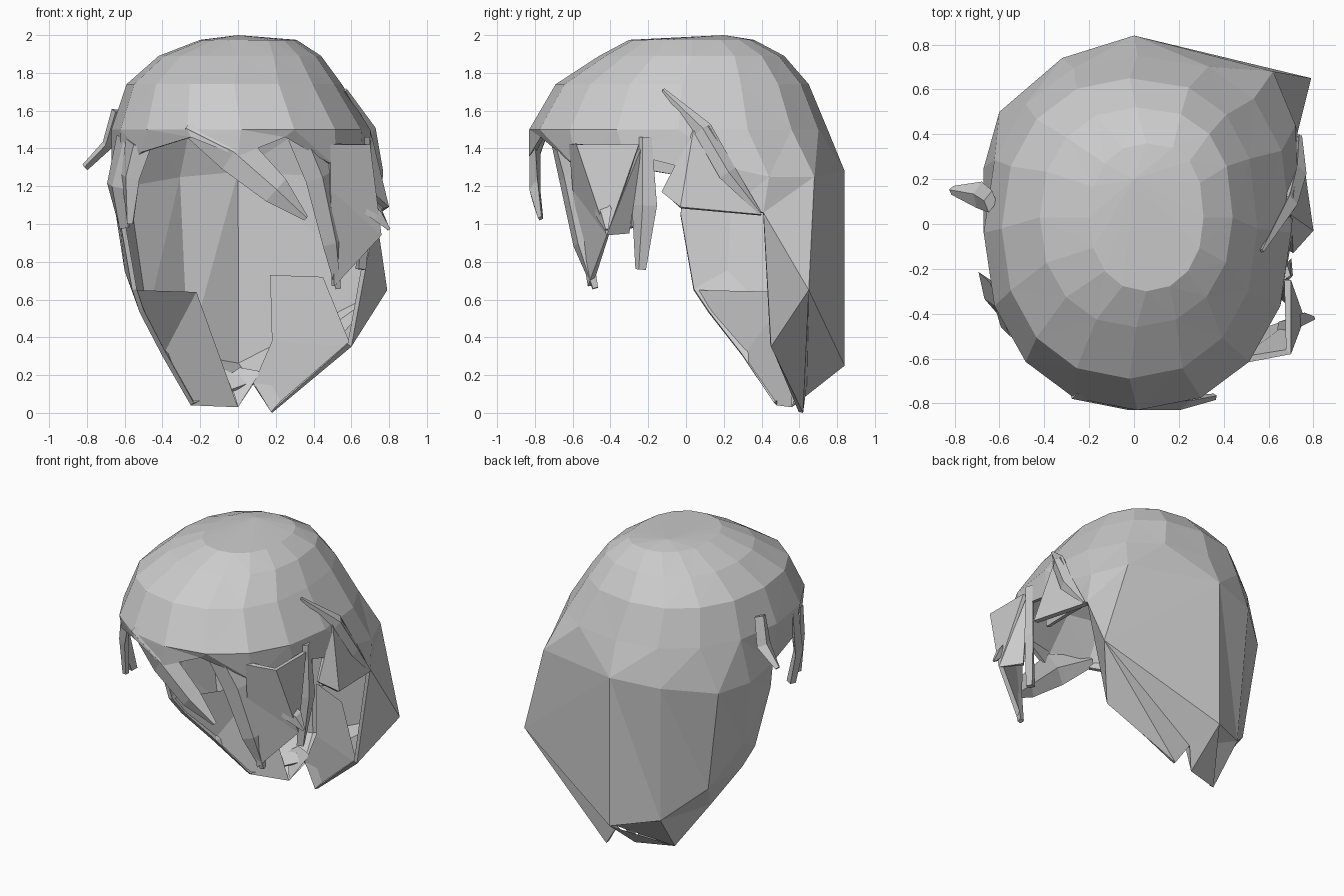
import bpy, bmesh, math
from mathutils import Vector

if "Cube" in bpy.data.objects:
    bpy.data.objects.remove(bpy.data.objects["Cube"])

N = 16  # columns around the head


def finish(name, bm, thickness=0.0):
    me = bpy.data.meshes.new(name)
    bm.to_mesh(me)
    bm.free()
    ob = bpy.data.objects.new(name, me)
    bpy.context.collection.objects.link(ob)
    if thickness:
        mod = ob.modifiers.new("thickness", "SOLIDIFY")
        mod.thickness = thickness
        mod.offset = -1
    return ob


def bend(v, p):
    return math.copysign(abs(v) ** p, v)


def ring(bm, z, front, back, left, right):
    cx, cy = (left + right) / 2, (front + back) / 2
    rx, ry = (right - left) / 2, (back - front) / 2
    out = []
    for i in range(N):
        a = math.tau * i / N
        p = 0.8 if 0 < i < 5 else 0.92  # boxier at the back right
        out.append(bm.verts.new((cx + rx * bend(math.cos(a), p),
                                 cy + ry * bend(math.sin(a), p), z)))
    return out


# Hair shell: faceted dome with hanging columns
bm = bmesh.new()
crown = bm.verts.new((0, 0.2, 2.0))
levels = [(1.975, -0.30, 0.36, -0.20, 0.31), (1.89, -0.46, 0.52, -0.42, 0.44),
          (1.74, -0.69, 0.65, -0.59, 0.55), (1.5, -0.83, 0.75, -0.67, 0.70)]
rings = [ring(bm, *lv) for lv in levels]
for i in range(N):
    j = (i + 1) % N
    bm.faces.new((crown, rings[0][i], rings[0][j]))
    for up, low in zip(rings, rings[1:]):
        bm.faces.new((up[i], low[i], low[j], up[j]))

# Columns run right, back, left (long), then the short fringe
hang = [
    [(.71, -.02, 1.3), (.68, -.05, 1.1)],
    [(.73, .22, 1.3), (.72, .22, 1.07)],
    [(.72, .44, 1.25), (.73, .41, 1.06), (.60, .45, .35)],
    [(.62, .68, 1.25), (.79, .65, .65), (.18, .62, 0)],
    [(0, .84, 1.28), (0, .84, .25), (.08, .64, .15)],
    [(-.32, .74, 1.25), (-.28, .68, .3), (-.25, .48, .04)],
    [(-.60, .50, 1.2), (-.50, .47, .5), (-.40, .30, .3)],
    [(-.67, .25, 1.2), (-.60, .22, .75), (-.52, .12, .53)],
    [(-.67, 0, 1.25), (-.63, -.03, 1.05), (-.56, .04, .65)],
    [(-.62, -.30, 1.3)], [(-.51, -.55, 1.38)], [(-.25, -.78, 1.46)],
    [(0, -.83, 1.36)], [(.25, -.77, 1.46)], [(.52, -.58, 1.3)], [(.66, -.33, 1.38)],
]
cols = [[rings[-1][i]] + [bm.verts.new(p) for p in pts] for i, pts in enumerate(hang)]
for i in range(N):
    a, b = cols[i], cols[(i + 1) % N]
    for k in range(min(len(a), len(b)) - 1):
        bm.faces.new((a[k], a[k + 1], b[k + 1], b[k]))
bmesh.ops.triangulate(bm, faces=[f for f in bm.faces if len(f.verts) == 4])
finish("hair_shell", bm, 0.025)


# Flat patches: folded ends under the back hair and wide side panels
def patch(name, faces, thick=0.0):
    fb = bmesh.new()
    for f in faces:
        fb.faces.new([fb.verts.new(p) for p in f])
    bmesh.ops.remove_doubles(fb, verts=fb.verts, dist=0.001)
    finish(name, fb, thick)


patch("inner_fold_left", [
    [(-.54, .06, .65), (-.22, .56, .64), (-.40, .30, .30)],
    [(-.40, .30, .30), (-.22, .56, .64), (0, .56, .03), (-.25, .48, .04)]])
patch("inner_fold_right", [
    [(.17, .62, .73), (.45, .50, .72), (.60, .45, .35), (.18, .60, .38)],
    [(.18, .60, .38), (.60, .45, .35), (.18, .62, 0), (.08, .62, .15)]])
patch("inner_fold_center", [
    [(0, .56, .03), (-.05, .62, .2), (.01, .65, .24), (.12, .62, .22)]])
patch("left_tip", [
    [(0, .84, .25), (0, .56, .03), (-.25, .48, .04)],
    [(0, .84, .25), (.08, .64, .15), (0, .56, .03)]])
patch("cheek_panel", [
    [(.49, -.62, 1.42), (.49, -.60, 1.18), (.76, -.42, .94), (.70, -.58, 1.42)],
    [(.70, -.58, 1.42), (.76, -.42, .94), (.70, -.25, 1.42)],
    [(.49, -.60, 1.18), (.51, -.52, .67), (.76, -.42, .94)],
    [(.76, -.42, .94), (.66, -.30, .95), (.68, -.23, 1.42)]], 0.03)
patch("side_wing_right", [
    [(.70, .04, 1.5), (.71, -.13, 1.17), (.80, -.03, 1.09)],
    [(.70, .04, 1.5), (.80, -.03, 1.09), (.74, .40, 1.05)],
    [(.70, .04, 1.5), (.74, .40, 1.05), (.71, .12, 1.52)]], 0.03)


# Tapered lock with a diamond section, flat side facing outwards
def lock(name, path, widths, thick=0.03):
    lb = bmesh.new()
    pts = [Vector(p) for p in path]
    rows = []
    for i, (p, w) in enumerate(zip(pts, widths)):
        d = (pts[min(i + 1, len(pts) - 1)] - pts[max(i - 1, 0)]).normalized()
        out = Vector((p.x, p.y, 0))
        out = (out - d * out.dot(d)).normalized()
        side = d.cross(out)
        t = min(thick, w)
        rows.append([lb.verts.new(p + o) for o in
                     (side * w, out * t, -side * w, -out * t)])
    for a, b in zip(rows, rows[1:]):
        for k in range(4):
            m = (k + 1) % 4
            lb.faces.new((a[k], a[m], b[m], b[k]))
    lb.faces.new(rows[0])
    lb.faces.new(rows[-1])
    bmesh.ops.recalc_face_normals(lb, faces=lb.faces)
    finish(name, lb)


# Fringe sweeping across the forehead
lock("fringe_lock", [(-.27, -.75, 1.51), (-.02, -.80, 1.38), (.20, -.80, 1.18), (.36, -.77, 1.03)],
     [.04, .11, .08, .015])
# Right front locks
lock("temple_lock", [(.34, -.68, 1.48), (.43, -.62, 1.25), (.50, -.55, .90), (.53, -.48, .66)],
     [.09, .09, .07, .02])
lock("cheek_wisp", [(.66, -.46, 1.12), (.74, -.43, 1.05), (.80, -.42, .97)], [.06, .05, .01])
lock("ear_lock_right", [(.67, -.22, 1.46), (.68, -.22, 1.1), (.65, -.24, .76)], [.04, .07, .03])
# Right side flap over the ear
lock("side_flap_right", [(.57, -.12, 1.71), (.70, .09, 1.50), (.74, .22, 1.27), (.74, .39, 1.06)],
     [.01, .05, .05, .01])
# Left side locks
lock("ear_lock_left", [(-.64, .10, 1.6), (-.69, .13, 1.42), (-.81, .15, 1.30)], [.05, .06, .02])
lock("cheek_lock_left", [(-.58, -.36, 1.44), (-.64, -.32, 1.2), (-.60, -.30, .98)],
     [.12, .12, .04])
lock("temple_lock_left", [(-.53, -.48, 1.42), (-.57, -.44, 1.25), (-.57, -.42, 1.0)],
     [.10, .08, .02])
